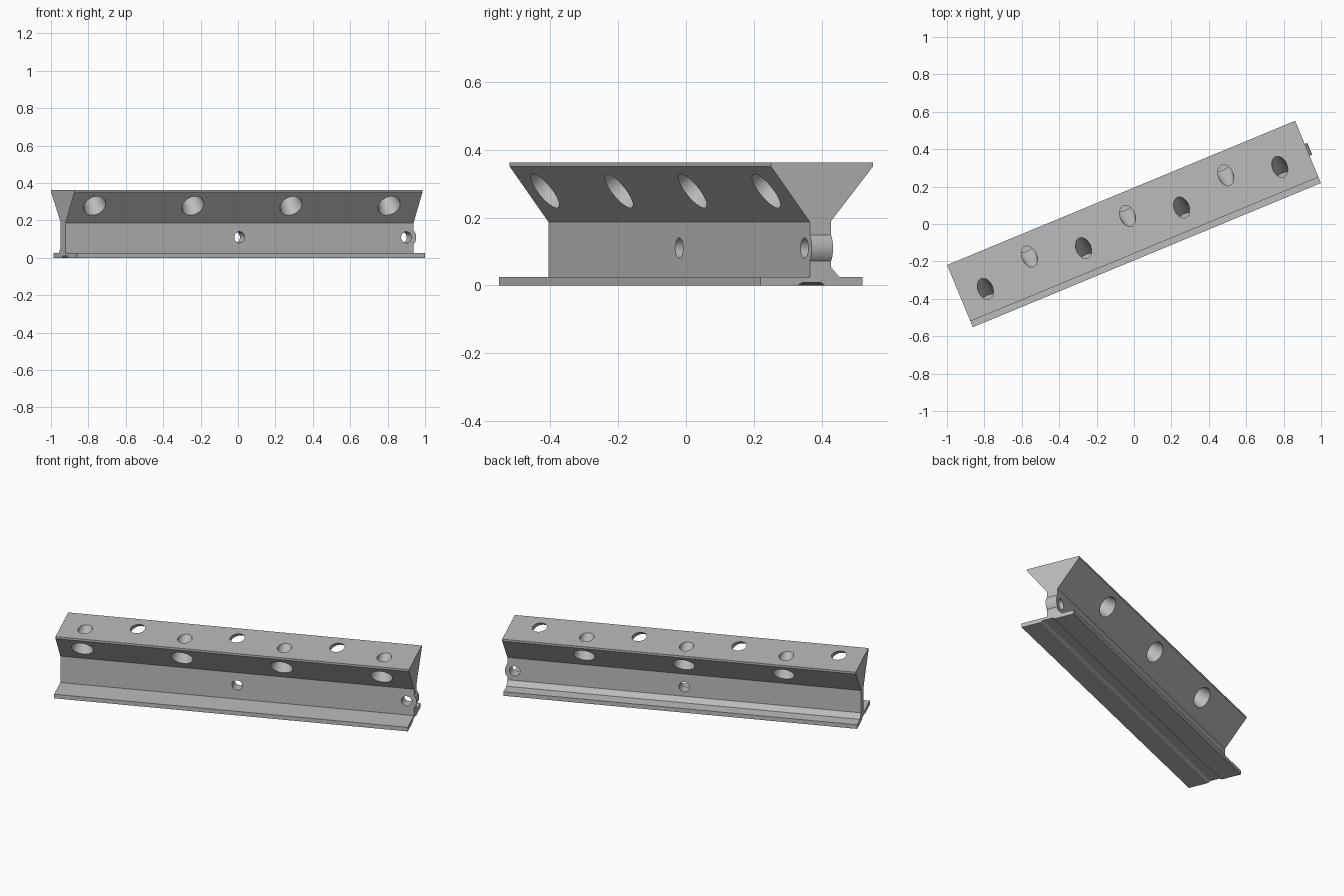
import bpy, bmesh, math
from mathutils import Vector, Matrix

if "Cube" in bpy.data.objects:
    bpy.data.objects.remove(bpy.data.objects["Cube"], do_unlink=True)

HALF = 1.007
TURN = Matrix.Rotation(math.radians(22.5), 4, 'Z')

grey = bpy.data.materials.new("plain_grey")
grey.use_nodes = True
colour = (0.5, 0.5, 0.5, 1)
grey.diffuse_color = colour
grey.node_tree.nodes["Principled BSDF"].inputs["Base Color"].default_value = colour


def prism(name, points, offset):
    """Close a 3D outline and extrude it along offset."""
    bm = bmesh.new()
    face = bm.faces.new([bm.verts.new(p) for p in points])
    ext = bmesh.ops.extrude_face_region(bm, geom=[face])
    moved = [v for v in ext["geom"] if isinstance(v, bmesh.types.BMVert)]
    bmesh.ops.translate(bm, verts=moved, vec=offset)
    bmesh.ops.recalc_face_normals(bm, faces=bm.faces)
    return finish(name, bm)


def finish(name, bm):
    mesh = bpy.data.meshes.new(name)
    bm.to_mesh(mesh)
    bm.free()
    mesh.materials.append(grey)
    obj = bpy.data.objects.new(name, mesh)
    obj.matrix_world = TURN
    bpy.context.collection.objects.link(obj)
    return obj


def add_bore(bm, start, end, r_start, r_end):
    """Tapered round cutter between two points, in beam coordinates."""
    a, b = Vector(start), Vector(end)
    rot = (b - a).to_track_quat('Z', 'Y').to_matrix().to_4x4()
    bmesh.ops.create_cone(bm, cap_ends=True, segments=40, radius1=r_start,
                          radius2=r_end, depth=(b - a).length,
                          matrix=Matrix.Translation((a + b) / 2) @ rot)


# Beam: flanged section with a shallow groove underneath
section = [(-0.18, 0), (-0.06, 0), (-0.045, 0.009), (0.012, 0.009), (0.027, 0),
           (0.146, 0), (0.146, 0.025), (0.072, 0.025), (0.046, 0.053),
           (0.046, 0.19), (0.18, 0.351), (0.18, 0.363), (-0.146, 0.363),
           (-0.146, 0.351), (-0.022, 0.187), (-0.022, 0.025), (-0.18, 0.025)]
beam = prism("flanged_beam", [(-HALF, y, z) for y, z in section],
             (2 * HALF, 0, 0))

# Rounded lug around the end hole
lug_x, lug_z, lug_r = 0.965, 0.11, 0.057
spread = math.acos((HALF - 0.002 - lug_x) / lug_r)
arc = [spread * (i / 12 - 1) for i in range(25)]
lug = prism("end_lug", [(lug_x + lug_r * math.cos(t), -0.022,
                         lug_z + lug_r * math.sin(t)) for t in arc],
            (0, 0.068, 0))

# Bores: slanted holes alternate front and back, plus two through the web
bm = bmesh.new()
for i in range(7):
    x = -0.867 + 0.284 * i
    side, mid = (-1, -0.004) if i % 2 == 0 else (1, 0.041)
    top = Vector((x, mid, 0.363))
    low = Vector((x, mid + side * 0.088, 0.279))
    step = (low - top) * 0.6
    add_bore(bm, top - step, low + step, 0.025, 0.076)
for x in (0, lug_x):
    add_bore(bm, (x, -0.1, lug_z), (x, 0.12, lug_z), 0.03, 0.03)
cutter = finish("bore_cutter", bm)
cutter.hide_render = True
cutter.hide_viewport = True

cut = beam.modifiers.new("bores", 'BOOLEAN')
cut.operation = 'DIFFERENCE'
cut.solver = 'EXACT'
cut.object = cutter

# Bake the bores, then smooth the round walls only
bpy.context.view_layer.update()
baked = bpy.data.meshes.new_from_object(
    beam.evaluated_get(bpy.context.evaluated_depsgraph_get()))
beam.modifiers.clear()
beam.data = baked
bpy.data.objects.remove(cutter, do_unlink=True)
for obj in (beam, lug):
    bpy.ops.object.select_all(action='DESELECT')
    obj.select_set(True)
    bpy.context.view_layer.objects.active = obj
    bpy.ops.object.shade_smooth_by_angle(angle=math.radians(25))
